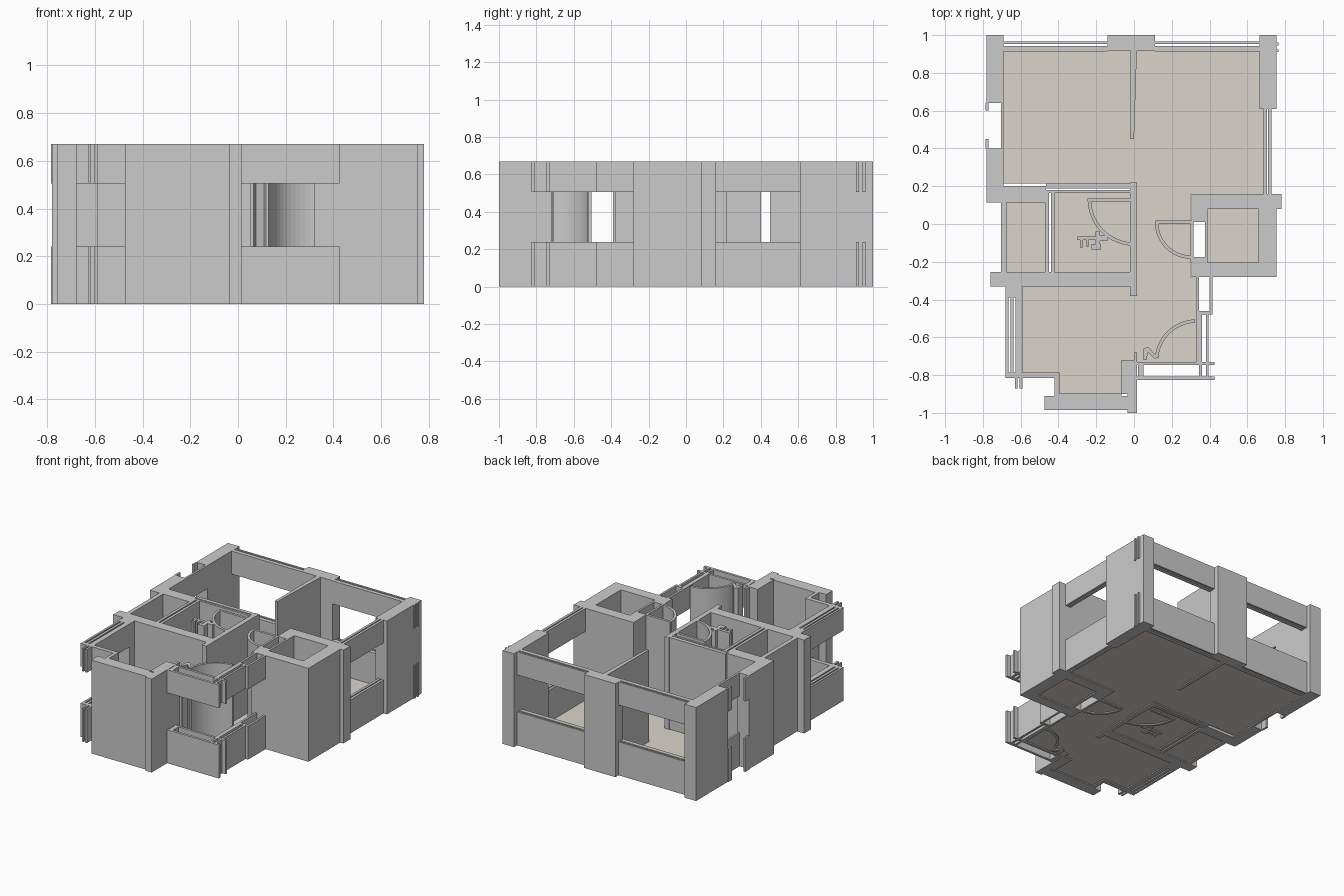
import bpy, bmesh, math

H = 0.67
FULL = [(0, H)]
BANDS = [(0, 0.24), (0.505, H)]   # sill and lintel around an opening


def rect(x0, y0, x1, y1):
    return [(x0, y0), (x1, y0), (x1, y1), (x0, y1)]


def arc(cx, cy, r, a0, a1, t=0.018, n=14):
    """Closed outline of a curved strip centred on a door hinge."""
    ang = [math.radians(a0 + (a1 - a0) * i / n) for i in range(n + 1)]
    ring = lambda q: [(cx + q * math.cos(a), cy + q * math.sin(a)) for a in ang]
    return ring(r) + ring(r - t)[::-1]


def extrude(name, outlines, levels=FULL, mat=None):
    """Extrude each plan outline through each height range."""
    bm = bmesh.new()
    for pts in outlines:
        for z0, z1 in levels:
            lo = [bm.verts.new((x, y, z0)) for x, y in pts]
            hi = [bm.verts.new((x, y, z1)) for x, y in pts]
            n = len(pts)
            bm.faces.new(lo[::-1])
            bm.faces.new(hi)
            for i in range(n):
                j = (i + 1) % n
                bm.faces.new((lo[i], lo[j], hi[j], hi[i]))
    bmesh.ops.recalc_face_normals(bm, faces=bm.faces)
    me = bpy.data.meshes.new(name)
    bm.to_mesh(me)
    bm.free()
    ob = bpy.data.objects.new(name, me)
    bpy.context.collection.objects.link(ob)
    if mat:
        me.materials.append(mat)
    return ob


# Back wall piers and the windows between them
extrude("back_left_pier", [rect(-0.78, 0.64, -0.69, 1.0)])
extrude("back_centre_pier", [rect(-0.14, 0.915, 0.11, 1.0)])
extrude("back_right_pier", [rect(0.665, 0.61, 0.755, 1.0)])
for side, x0, x1 in (("left", -0.69, -0.14), ("right", 0.11, 0.665)):
    extrude("back_window_" + side,
            [rect(x0, 0.952, x1, 0.965), rect(x0, 0.912, x1, 0.942)], BANDS)
extrude("back_right_tabs", [rect(0.755, 0.945, 0.765, 0.96),
                            rect(0.755, 0.91, 0.765, 0.925)], BANDS)
extrude("living_partition", [[(-0.018, 0.915), (0.015, 0.915), (0.0, 0.45), (-0.02, 0.45)]])

# Left side
extrude("left_window", [rect(-0.705, 0.40, -0.69, 0.64), rect(-0.785, 0.60, -0.77, 0.64),
                        rect(-0.785, 0.40, -0.77, 0.45)], BANDS)
extrude("left_wall", [[(-0.78, 0.40), (-0.78, 0.115), (-0.465, 0.115), (-0.465, 0.20),
                       (-0.69, 0.20), (-0.69, 0.40)]])
extrude("shower_outer_wall", [rect(-0.705, -0.255, -0.675, 0.115)])

# Bathroom
extrude("bathroom_back_wall", [rect(-0.465, 0.188, -0.02, 0.215),
                               rect(-0.465, 0.165, -0.02, 0.18)])
extrude("shower_partition", [rect(-0.47, -0.255, -0.45, 0.165),
                             rect(-0.44, -0.255, -0.42, 0.165)])
extrude("corridor_wall", [rect(-0.02, -0.38, 0.015, 0.22)])
extrude("bathroom_front_wall", [rect(-0.76, -0.33, -0.02, -0.268), rect(-0.76, -0.268, -0.70, -0.255),
                                rect(-0.70, -0.268, -0.02, -0.255)])
extrude("bathroom_door", [rect(-0.245, 0.118, -0.02, 0.135), arc(0, 0.13, 0.245, 180, 268)])
extrude("bathroom_fixture", [rect(-0.30, -0.085, -0.19, -0.065), rect(-0.285, -0.125, -0.27, -0.085),
                             rect(-0.255, -0.12, -0.24, -0.085), rect(-0.225, -0.135, -0.175, -0.105),
                             rect(-0.205, -0.105, -0.18, -0.04), rect(-0.18, -0.09, -0.14, -0.06)])

# Right side
extrude("right_window", [rect(0.685, 0.16, 0.703, 0.61), rect(0.71, 0.16, 0.728, 0.61)], BANDS)
extrude("closet_walls", [
    rect(0.305, 0.08, 0.68, 0.16), rect(0.68, 0.08, 0.78, 0.16),
    rect(0.66, -0.205, 0.755, 0.08), rect(0.305, -0.28, 0.755, -0.205),
    rect(0.375, -0.205, 0.39, 0.08), rect(0.305, 0.01, 0.375, 0.08),
    rect(0.30, -0.205, 0.315, 0.01), rect(0.315, -0.205, 0.375, -0.175)])
extrude("closet_door", [rect(0.115, 0.0, 0.305, 0.018), arc(0.305, 0.01, 0.195, 180, 268)])

# Front-left room
extrude("front_left_corner", [rect(-0.68, -0.39, -0.59, -0.33)])
extrude("front_left_window", [rect(-0.68, -0.785, -0.665, -0.39), rect(-0.655, -0.785, -0.637, -0.39),
                              rect(-0.627, -0.785, -0.59, -0.39),
                              rect(-0.68, -0.815, -0.395, -0.785),
                              rect(-0.63, -0.87, -0.618, -0.815),
                              rect(-0.605, -0.87, -0.59, -0.815)], BANDS)
extrude("front_bay_wall", [rect(-0.42, -0.91, -0.395, -0.815), rect(-0.475, -0.985, -0.035, -0.91),
                           rect(-0.395, -0.91, -0.065, -0.897),
                           rect(-0.035, -1.0, 0.015, -0.90), rect(-0.065, -0.90, 0.015, -0.72)])

# Entrance porch frames and door
extrude("entrance_frames", [
    rect(0.33, -0.73, 0.345, -0.28), rect(0.40, -0.46, 0.415, -0.28),
    rect(0.345, -0.48, 0.415, -0.46), rect(0.345, -0.73, 0.36, -0.48),
    rect(0.38, -0.73, 0.395, -0.48), rect(0.015, -0.747, 0.425, -0.73),
    rect(0.015, -0.825, 0.425, -0.807), rect(0.02, -0.807, 0.05, -0.747),
    rect(0.345, -0.807, 0.36, -0.747), rect(0.38, -0.807, 0.395, -0.747)], BANDS)
extrude("entrance_door", [arc(0.33, -0.725, 0.22, 92, 176),
                          [(0.05, -0.72), (0.05, -0.66), (0.075, -0.65), (0.125, -0.705),
                           (0.11, -0.715), (0.075, -0.68), (0.065, -0.72)],
                          rect(0.0, -0.72, 0.015, -0.68)])

# Thin floor panels fitted between the walls
floor_mat = bpy.data.materials.new("floor_beige")
floor_mat.diffuse_color = (0.71, 0.66, 0.59, 1)
extrude("floor", [
    rect(-0.69, 0.215, 0.685, 0.915),                     # living rooms
    rect(0.015, 0.16, 0.685, 0.215),
    rect(0.015, -0.28, 0.30, 0.16),                       # corridor
    rect(0.015, -0.73, 0.33, -0.28),                      # entrance
    rect(-0.59, -0.72, 0.015, -0.33),                     # front room
    rect(-0.59, -0.785, -0.065, -0.72),
    rect(-0.395, -0.897, -0.065, -0.785),
    rect(-0.42, -0.255, -0.02, 0.165),                    # bathroom
    rect(-0.675, -0.255, -0.47, 0.115),                   # shower
    rect(0.39, -0.205, 0.66, 0.08)],                      # closet
    [(0.008, 0.012)], floor_mat)
